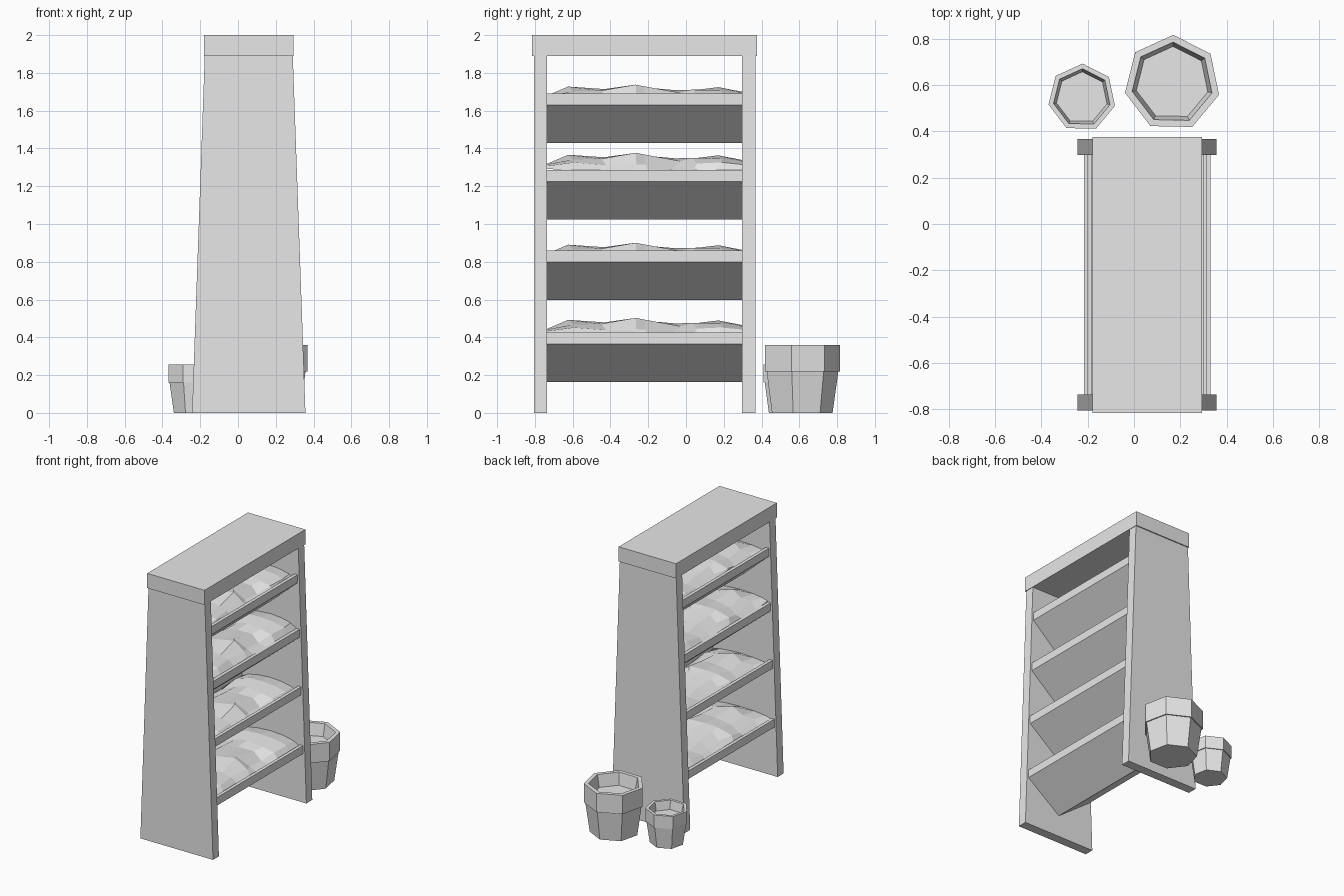
import bpy, bmesh, math, random

if "Cube" in bpy.data.objects:
    bpy.data.objects.remove(bpy.data.objects["Cube"], do_unlink=True)

grey = bpy.data.materials.new("plain_grey")
grey.use_nodes = True
grey.diffuse_color = (0.8, 0.8, 0.8, 1)
grey.node_tree.nodes["Principled BSDF"].inputs["Base Color"].default_value = (0.8, 0.8, 0.8, 1)

CX = 0.057                     # rack centre line
Y0, Y1 = -0.735, 0.297         # inner faces of the end panels
HEIGHT = 1.89                  # height of the end panels


def finish(name, bm):
    bmesh.ops.recalc_face_normals(bm, faces=bm.faces)
    mesh = bpy.data.meshes.new(name)
    bm.to_mesh(mesh)
    bm.free()
    mesh.materials.append(grey)
    obj = bpy.data.objects.new(name, mesh)
    bpy.context.collection.objects.link(obj)
    return obj


def prism(name, profile, y0, y1):
    """Extrude an x-z profile, centred on the rack, along y."""
    bm = bmesh.new()
    face = bm.faces.new([bm.verts.new((CX + x, y0, z)) for x, z in profile])
    new = bmesh.ops.extrude_face_region(bm, geom=[face])["geom"]
    verts = [v for v in new if isinstance(v, bmesh.types.BMVert)]
    bmesh.ops.translate(bm, verts=verts, vec=(0, y1 - y0, 0))
    return finish(name, bm)


def half_width(z):
    return 0.3 - 0.067 * z / HEIGHT


def mirrored(half):
    return half + [(-x, z) for x, z in reversed(half) if x > 0]


# Tapered end panels and top board
for name, y0, y1 in (("front_panel", -0.805, Y0), ("back_panel", Y1, 0.367)):
    prism(name, mirrored([(half_width(0), 0), (half_width(HEIGHT), HEIGHT)]), y0, y1)
prism("top_board", mirrored([(0.237, HEIGHT), (0.237, 2)]), -0.815, 0.375)


# Soil heights along the trough, as (y, height above the soil edge)
RIDGE = [(Y0, 0.02), (-0.6, 0.065), (-0.43, 0.066), (-0.29, 0.088), (-0.2, 0.082),
         (-0.06, 0.05), (0.04, 0.058), (0.16, 0.078), (Y1, 0.04)]
ACROSS = [(-1, -0.3), (-0.8, 0.35), (-0.45, 0.8), (0, 1), (0.4, 0.85), (0.78, 0.4), (1, -0.3)]


def soil(name, width, base):
    rng = random.Random(4)
    bm = bmesh.new()
    rows = []
    for y, h in RIDGE:
        row = []
        inner = Y0 < y < Y1
        for u, f in ACROSS:
            edge = abs(u) == 1
            jitter = 0 if edge or not inner else 1
            dx = jitter * rng.uniform(-0.025, 0.025)
            dy = jitter * rng.uniform(-0.03, 0.03)
            dz = jitter * rng.uniform(-0.02, 0.004)
            row.append(bm.verts.new((CX + u * width + dx, y + dy, base + h * f + dz)))
        rows.append(row)
    for a, b in zip(rows, rows[1:]):
        for i in range(len(ACROSS) - 1):
            bm.faces.new((a[i], a[i + 1], b[i + 1], b[i]))
    finish(name, bm)


# Four V-shaped troughs filled with soil
levels = [(0.425, 0.0), (0.86, -0.037), (1.285, 0.014), (1.69, -0.03)]
for i, (rim, offset) in enumerate(levels, 1):
    w = half_width(rim) - 0.012
    lip = w - 0.025
    low = rim - 0.06
    apex = rim - 0.262
    prism(f"trough_{i}", [(w, rim), (w, low), (0, apex), (-w, low), (-w, rim),
                          (-lip, rim), (-lip, low + 0.01), (0, apex + 0.04),
                          (lip, low + 0.01), (lip, rim)], Y0, Y1)
    soil(f"soil_{i}", lip, rim + offset)


def pot(name, x, y, radius, height, rim_z, foot, depth, turn):
    """Seven-sided pot with a raised rim and a floor inside."""
    profile = [(foot, 0), (radius * 0.955, rim_z), (radius, rim_z), (radius, height),
               (radius * 0.85, height), (radius * 0.76, height - depth)]
    bm = bmesh.new()
    rings = []
    for r, z in profile:
        angles = [math.pi / 2 + turn + math.tau * k / 7 for k in range(7)]
        rings.append([bm.verts.new((x + r * math.cos(a), y + r * math.sin(a), z)) for a in angles])
    for a, b in zip(rings, rings[1:]):
        for k in range(7):
            n = (k + 1) % 7
            bm.faces.new((a[k], a[n], b[n], b[k]))
    bm.faces.new(rings[0])
    bm.faces.new(rings[-1])
    finish(name, bm)


# Pots behind the rack
pot("large_pot", 0.165, 0.608, 0.208, 0.36, 0.22, 0.168, 0.09, -0.02)
pot("small_pot", -0.225, 0.545, 0.147, 0.255, 0.16, 0.117, 0.065, -0.02)
